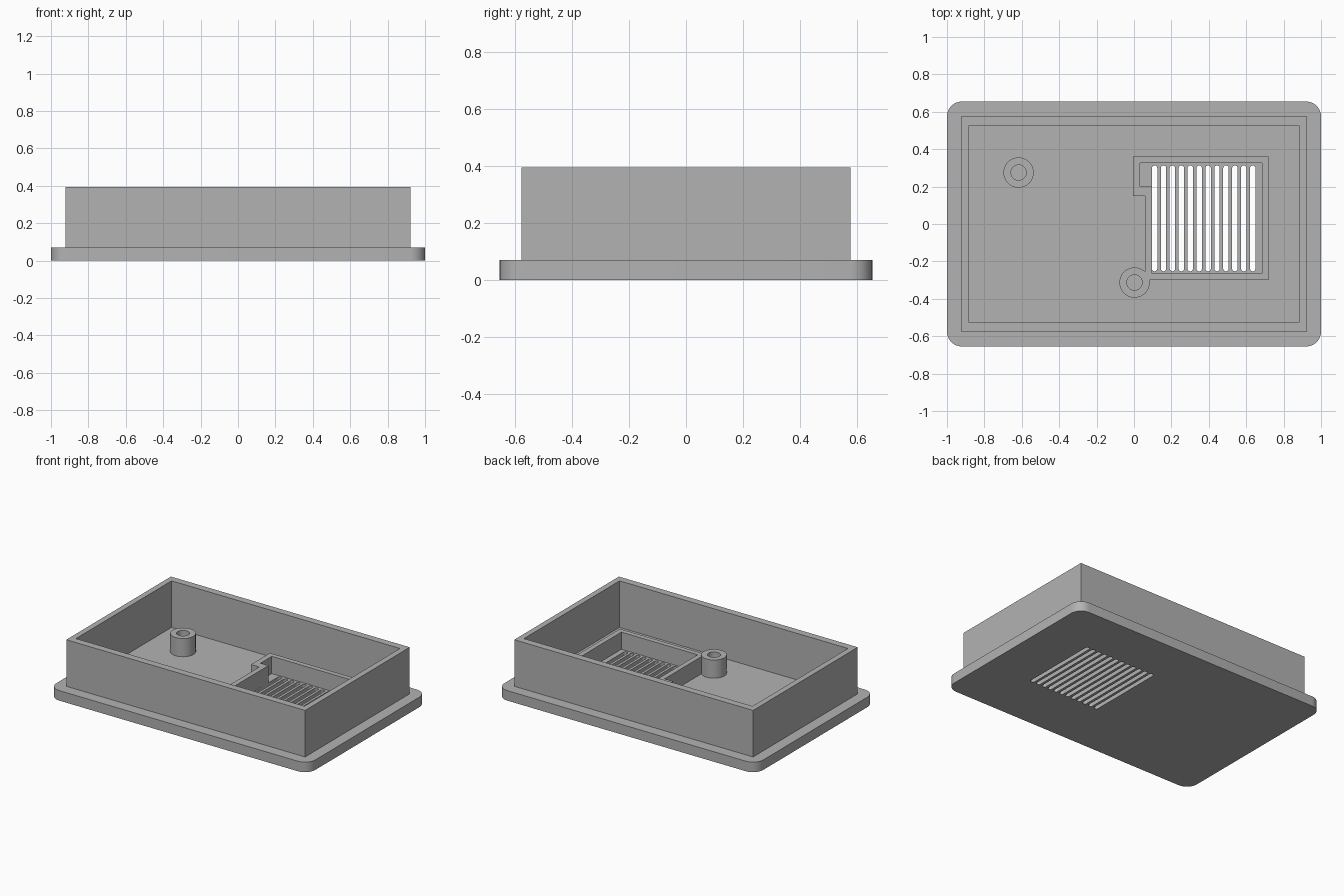
import bpy
import bmesh
from math import cos, sin, pi, radians

if "Cube" in bpy.data.objects:
    bpy.data.objects.remove(bpy.data.objects["Cube"], do_unlink=True)

gray = bpy.data.materials.new("plain_gray")
gray.use_nodes = True
COLOUR = (0.45, 0.45, 0.45, 1)
gray.diffuse_color = COLOUR
gray.node_tree.nodes["Principled BSDF"].inputs["Base Color"].default_value = COLOUR


def rounded(cx, cy, hx, hy, r=0.0, steps=8):
    """Rectangle outline with optional round corners."""
    if r == 0:
        return [(cx + sx * hx, cy + sy * hy) for sx, sy in ((1, 1), (-1, 1), (-1, -1), (1, -1))]
    pts = []
    for i, (sx, sy) in enumerate(((1, 1), (-1, 1), (-1, -1), (1, -1))):
        for k in range(steps + 1):
            a = (i + k / steps) * pi / 2
            p = (cx + sx * (hx - r) + r * cos(a), cy + sy * (hy - r) + r * sin(a))
            if not pts or abs(p[0] - pts[-1][0]) + abs(p[1] - pts[-1][1]) > 1e-5:
                pts.append(p)
    return pts


def circle(cx, cy, r, n=40):
    return [(cx + r * cos(2 * pi * i / n), cy + r * sin(2 * pi * i / n)) for i in range(n)]


def slab(name, outline, holes, z0, z1):
    """Extrude a flat outline with holes from z0 to z1."""
    curve = bpy.data.curves.new(name + "_profile", "CURVE")
    curve.dimensions = "2D"
    curve.fill_mode = "BOTH"
    curve.extrude = (z1 - z0) / 2
    for loop in [outline] + holes:
        spline = curve.splines.new("POLY")
        spline.points.add(len(loop) - 1)
        for point, (x, y) in zip(spline.points, loop):
            point.co = (x, y, 0, 1)
        spline.use_cyclic_u = True
    helper = bpy.data.objects.new(name + "_profile", curve)
    bpy.context.collection.objects.link(helper)
    bpy.context.view_layer.update()
    graph = bpy.context.evaluated_depsgraph_get()
    mesh = bpy.data.meshes.new_from_object(helper.evaluated_get(graph))
    bpy.data.objects.remove(helper, do_unlink=True)

    # Weld the caps to the sides
    bm = bmesh.new()
    bm.from_mesh(mesh)
    bmesh.ops.remove_doubles(bm, verts=bm.verts, dist=1e-5)
    bmesh.ops.translate(bm, verts=bm.verts, vec=(0, 0, (z0 + z1) / 2))
    bmesh.ops.recalc_face_normals(bm, faces=bm.faces)
    bm.to_mesh(mesh)
    bm.free()

    mesh.name = name
    mesh.materials.clear()
    mesh.materials.append(gray)
    obj = bpy.data.objects.new(name, mesh)
    bpy.context.collection.objects.link(obj)
    bpy.ops.object.select_all(action="DESELECT")
    obj.select_set(True)
    bpy.context.view_layer.objects.active = obj
    bpy.ops.object.shade_smooth_by_angle(angle=radians(30))
    return obj


FLOOR = 0.07
SINK = FLOOR - 0.01

# Base plate with a row of round-ended vent slots
slots = [rounded(0.11 + i * 0.0477, 0.03, 0.0145, 0.283, 0.0144) for i in range(12)]
slab("base_plate", rounded(0, 0, 1, 0.655, 0.08), slots, 0, FLOOR)

# Main wall of the box
slab("box_wall", rounded(0, 0, 0.922, 0.577), [rounded(0, 0, 0.882, 0.527)], SINK, 0.395)

# Stepped low wall around the vent
outer = [(-0.005, 0.36), (0.72, 0.36), (0.72, -0.30), (0.06, -0.30), (0.06, 0.15), (-0.005, 0.15)]
inner = [(0.033, 0.325), (0.685, 0.325), (0.685, -0.265), (0.095, -0.265), (0.095, 0.20), (0.033, 0.20)]
slab("vent_wall", outer, [inner], SINK, 0.19)

# Hollow screw posts
for name, x, y in (("left_post", 0.003, -0.313), ("right_post", -0.617, 0.275)):
    slab(name, circle(x, y, 0.081), [circle(x, y, 0.041)], SINK, 0.197)
